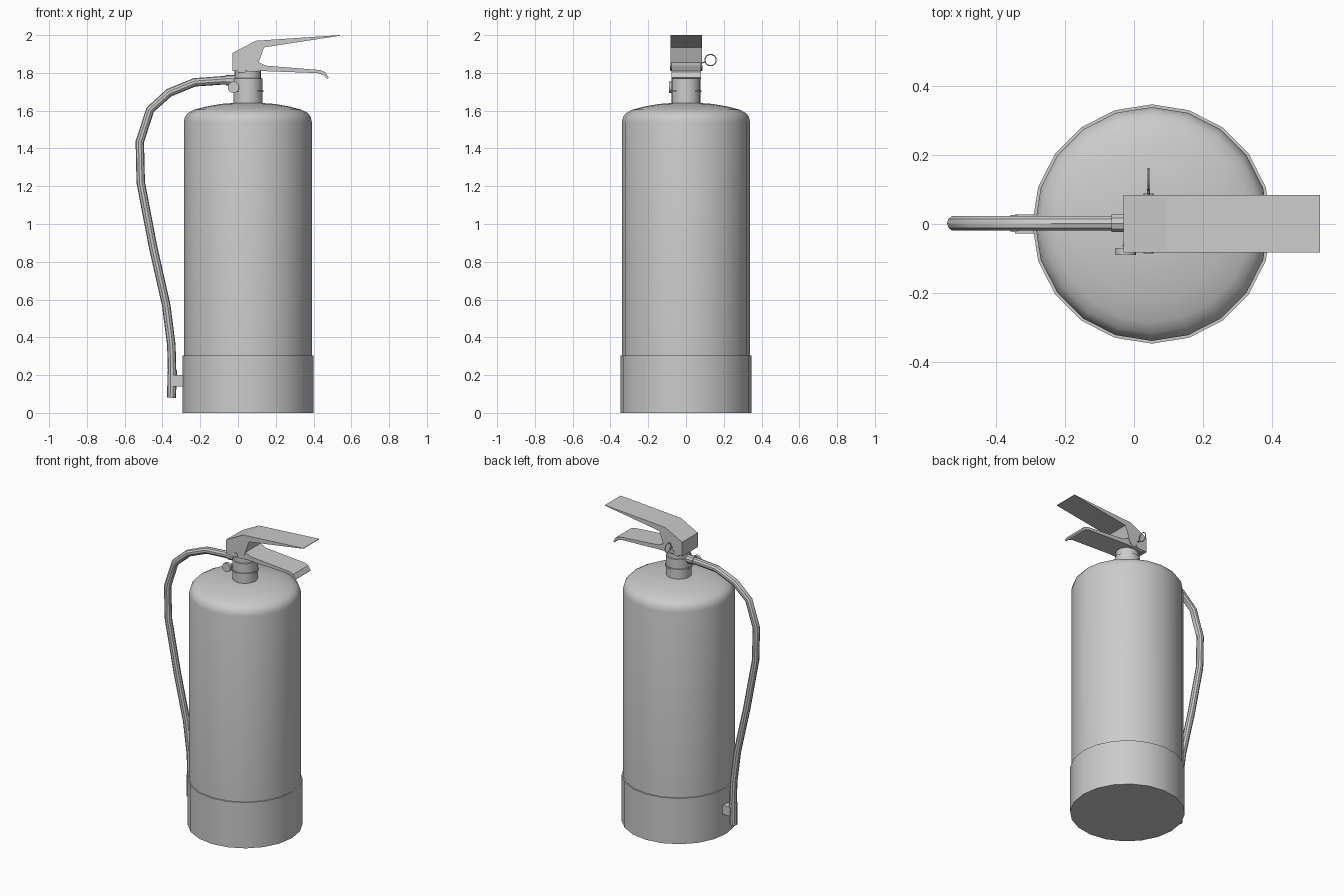
import bpy, bmesh, math
from mathutils import Vector

if "Cube" in bpy.data.objects:
    bpy.data.objects.remove(bpy.data.objects["Cube"])

CX = 0.052  # axis of the cylinder


def finish(name, bm, smooth=True):
    bmesh.ops.recalc_face_normals(bm, faces=bm.faces)
    me = bpy.data.meshes.new(name)
    bm.to_mesh(me)
    bm.free()
    ob = bpy.data.objects.new(name, me)
    bpy.context.collection.objects.link(ob)
    if smooth:
        bpy.ops.object.select_all(action='DESELECT')
        ob.select_set(True)
        bpy.context.view_layer.objects.active = ob
        bpy.ops.object.shade_smooth_by_angle(angle=math.radians(35))
    return ob


def skin(bm, rings):
    # bridge successive rings and cap both ends
    n = len(rings[0])
    for a, b in zip(rings, rings[1:]):
        for i in range(n):
            bm.faces.new((a[i], a[(i + 1) % n], b[(i + 1) % n], b[i]))
    bm.faces.new(rings[0])
    bm.faces.new(rings[-1])


def lathe(name, profile, n=20, x=CX):
    bm = bmesh.new()
    ang = [2 * math.pi * i / n for i in range(n)]
    skin(bm, [[bm.verts.new((x + r * math.cos(a), r * math.sin(a), z)) for a in ang]
              for r, z in profile])
    return finish(name, bm)


def tube(name, pts, radii, n=10):
    bm = bmesh.new()
    pts = [Vector(p) for p in pts]
    rings = []
    for i, p in enumerate(pts):
        t = (pts[min(i + 1, len(pts) - 1)] - pts[max(i - 1, 0)]).normalized()
        u = t.cross((0, 0, 1) if abs(t.y) > 0.9 else (0, 1, 0)).normalized()
        v = t.cross(u)
        rings.append([bm.verts.new(p + radii[i] * (math.cos(k * 2 * math.pi / n) * u
                                                   + math.sin(k * 2 * math.pi / n) * v))
                      for k in range(n)])
    skin(bm, rings)
    return finish(name, bm)


def plate(name, profile, y0, y1):
    # side outline in XZ, extruded along Y
    bm = bmesh.new()
    skin(bm, [[bm.verts.new((x, y, z)) for x, z in profile] for y in (y0, y1)])
    return finish(name, bm, False)


# Tank, base skirt and valve neck
lathe("tank", [(0.339, 0.29), (0.339, 1.54), (0.333, 1.567), (0.317, 1.588), (0.285, 1.605),
               (0.22, 1.622), (0.14, 1.636), (0.08, 1.64)])
lathe("base_skirt", [(0.347, 0), (0.347, 0.305), (0.335, 0.305)])
lathe("valve_neck", [(0.077, 1.63), (0.077, 1.77), (0.07, 1.772), (0.07, 1.82)])
lathe("neck_ring", [(0.075, 1.698), (0.083, 1.698), (0.083, 1.708), (0.075, 1.708)])

# Squeeze handle and carrying handle
plate("top_lever", [(-0.03, 1.81), (-0.03, 1.905), (0.095, 1.97), (0.54, 2.0), (0.54, 1.997),
                    (0.138, 1.935), (0.10, 1.83), (0.08, 1.815)], -0.082, 0.084)
plate("carry_handle", [(0.0, 1.80), (0.0, 1.86), (0.10, 1.86), (0.15, 1.838), (0.435, 1.815),
                       (0.462, 1.804), (0.48, 1.775), (0.473, 1.768), (0.45, 1.79),
                       (0.42, 1.799), (0.12, 1.81)], -0.078, 0.08)

# Safety pin and pull ring
tube("safety_pin", [(0.042, -0.086, 1.825), (0.042, 0.088, 1.825)], [0.014] * 2)
tube("ring_stem", [(0.042, 0.07, 1.85), (0.042, 0.102, 1.858)], [0.004] * 2, 6)
bpy.ops.mesh.primitive_torus_add(major_segments=16, minor_segments=6, major_radius=0.03,
                                 minor_radius=0.003, location=(0.042, 0.13, 1.868),
                                 rotation=(0, math.pi / 2, 0))
bpy.context.object.name = "pull_ring"
bpy.ops.object.shade_smooth_by_angle()

# Pressure gauge
tube("gauge", [(-0.024, -0.09, 1.724), (-0.024, -0.07, 1.724)], [0.03] * 2, 16)
tube("gauge_stem", [(-0.024, -0.072, 1.724), (0.01, -0.02, 1.724)], [0.014] * 2)

# Hose with its fittings
path = [(0.02, 1.762), (-0.09, 1.76), (-0.23, 1.75), (-0.365, 1.695), (-0.465, 1.605),
        (-0.52, 1.435), (-0.515, 1.22), (-0.45, 0.88), (-0.38, 0.57), (-0.353, 0.36),
        (-0.348, 0.18)]
tube("hose", [(x, 0.002, z) for x, z in path], [0.0225] * len(path))
tube("hose_fitting", [(0.02, 0.002, 1.762), (-0.065, 0.002, 1.761)], [0.027] * 2)
tube("nozzle", [(-0.348, 0.002, 0.225), (-0.352, 0.002, 0.08)], [0.026, 0.023])
plate("nozzle_clip", [(-0.345, 0.14), (-0.345, 0.2), (-0.28, 0.2), (-0.28, 0.14)], -0.028, 0.028)
